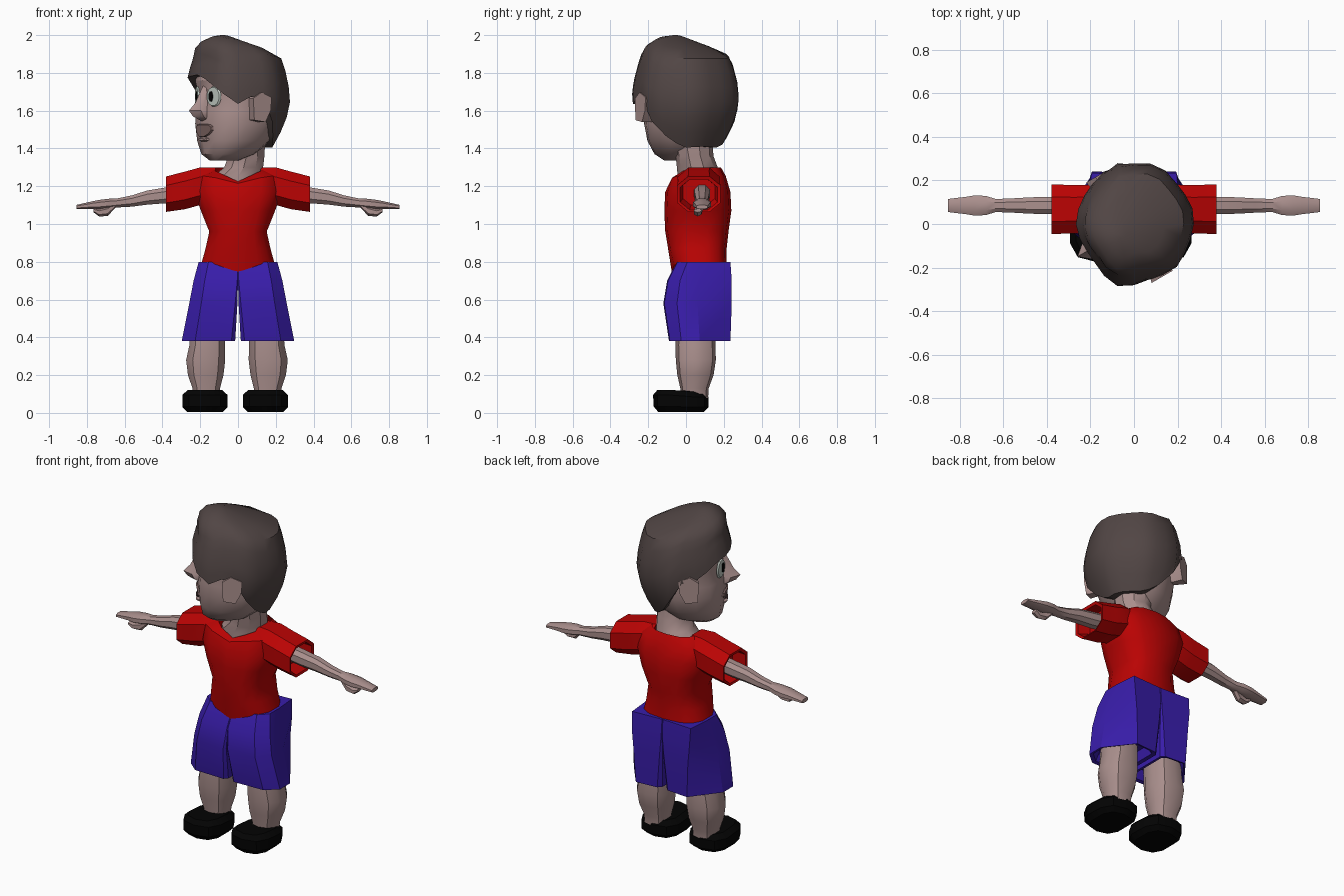
import bpy, bmesh, math
from mathutils import Matrix, Vector

if "Cube" in bpy.data.objects:
    bpy.data.objects.remove(bpy.data.objects["Cube"])

def material(name, rgb):
    m = bpy.data.materials.new(name)
    m.diffuse_color = (*rgb, 1)
    m.use_nodes = True
    m.node_tree.nodes["Principled BSDF"].inputs["Base Color"].default_value = m.diffuse_color
    return m

SKIN = material("skin", (.40, .275, .265))
RED = material("shirt red", (.49, .001, .001))
BLUE = material("shorts blue", (.04, .012, .40))
HAIR = material("hair brown", (.082, .060, .058))
BLACK = material("shoe black", (.001, .001, .001))
WHITE = material("eye white", (.52, .58, .53))
MOUTH = material("mouth", (.20, .125, .12))

HEAD = Matrix.Rotation(math.radians(-60), 4, 'Z')   # head turned to one side
NONE = Matrix.Identity(4)

def loft(name, rings, mat, caps=(True, True), xf=NONE, angle=35):
    """Skin a list of equal-length point rings."""
    bm = bmesh.new()
    rows = [[bm.verts.new(xf @ Vector(p)) for p in r] for r in rings]
    n = len(rows[0])
    for a, b in zip(rows, rows[1:]):
        for i in range(n):
            bm.faces.new((a[i], a[(i + 1) % n], b[(i + 1) % n], b[i]))
    if caps[0]:
        bm.faces.new(rows[0][::-1])
    if caps[1]:
        bm.faces.new(rows[-1])
    bmesh.ops.recalc_face_normals(bm, faces=bm.faces)
    me = bpy.data.meshes.new(name)
    bm.to_mesh(me)
    bm.free()
    me.materials.append(mat)
    ob = bpy.data.objects.new(name, me)
    bpy.context.collection.objects.link(ob)
    bpy.ops.object.select_all(action='DESELECT')
    ob.select_set(True)
    bpy.context.view_layer.objects.active = ob
    bpy.ops.object.shade_smooth_by_angle(angle=math.radians(angle))
    return ob

def ellipse(c, ru, rv, n=10, axis='z', p=1.0):
    """Ring around an axis; p below 1 makes it boxier."""
    pts = []
    for i in range(n):
        t = 2 * math.pi * (i + .5) / n
        u, v = (math.copysign(abs(f) ** p, f) for f in (math.cos(t), math.sin(t)))
        d = {'z': (ru * u, rv * v, 0), 'x': (0, ru * u, rv * v), 'y': (ru * u, 0, rv * v)}[axis]
        pts.append(tuple(a + b for a, b in zip(c, d)))
    return pts

def lerp_table(table, x):
    for (x0, y0), (x1, y1) in zip(table, table[1:]):
        if x <= x1:
            return y0 + (y1 - y0) * (x - x0) / (x1 - x0)
    return table[-1][1]

# Shirt body: z, half width, front y, back y, front dip (hem and neckline)
shirt = []
for z, rx, y0, y1, dip in [(.80, .195, -.075, .215, .055), (.87, .175, -.095, .215, 0), (.96, .155, -.11, .225, 0),
                           (1.07, .20, -.115, .24, 0), (1.17, .235, -.11, .235, 0),
                           (1.255, .225, -.085, .21, .04), (1.30, .145, -.05, .185, .075)]:
    ring = ellipse((0, (y0 + y1) / 2, z), rx, (y1 - y0) / 2, 14, p=.75)
    shirt.append([(x, y, z - dip * max(0, 1 - abs(x) / .16) * (y < .07)) for x, y, z in ring])
loft("shirt", shirt, RED, (True, False))

for s, side in ((-1, "right"), (1, "left")):
    # Sleeve with an open, folded-in end
    loft(side + "_sleeve", [ellipse((s * x, .068, z), ry, rz, 8, 'x', .8) for x, z, ry, rz in
         [(.12, 1.22, .10, .085), (.20, 1.2, .12, .106), (.28, 1.178, .118, .106), (.38, 1.158, .122, .1),
          (.375, 1.155, .105, .085), (.30, 1.17, .09, .075)]], RED)
    # Arm and hand
    loft(side + "_arm", [ellipse((s * x, .085, z), ry, rz, 8, 'x', .85) for x, z, ry, rz in
         [(.25, 1.17, .045, .045), (.38, 1.152, .043, .045), (.48, 1.14, .04, .04), (.56, 1.122, .035, .032),
          (.635, 1.112, .032, .026), (.68, 1.108, .047, .028), (.73, 1.103, .05, .027),
          (.77, 1.1, .043, .022), (.855, 1.09, .032, .012)]], SKIN)
    loft(side + "_thumb", [ellipse((s * x, y, z), .022, rz, 6, 'x') for x, y, z, rz in
         [(.65, .075, 1.1, .015), (.69, .065, 1.068, .026), (.735, .062, 1.06, .02), (.765, .062, 1.072, .01)]], SKIN)

    # Shorts leg: z, inner x, outer x, front y, back y, inner bevel, back corner cut
    rings = []
    for z, a, b, y0, y1, c, k in [(.44, .05, .26, -.05, .2, .02, .45), (.385, .035, .28, -.07, .22, .02, .45),
                                  (.38, .015, .298, -.09, .235, .02, .45), (.58, .003, .258, -.12, .242, .012, .3),
                                  (.70, 0, .235, -.10, .242, .004, .18), (.80, 0, .208, -.05, .235, .003, .06)]:
        w, d = b - a, y1 - y0
        rings.append([(s * x, y, z) for x, y in
                      [(a, y0 + c), (a + c, y0), (b - w * .25, y0 + .005), (b, y0 + d * .2), (b, y0 + d * .5),
                       (b - w * k, y1), (a + c, y1 - .01), (a, y1 - .01 - c)]])
    loft(side + "_shorts_leg", rings, BLUE, angle=30)

    # Lower leg and shoe
    cx = -.168 if s < 0 else .157
    loft(side + "_leg", [ellipse((cx + s * dx, cy, z), rx, ry, 10, p=.85) for z, dx, cy, rx, ry in
         [(.08, 0, .045, .072, .072), (.13, 0, .045, .076, .075), (.20, .003, .05, .098, .096),
          (.28, .003, .052, .108, .106), (.36, -.005, .05, .098, .106), (.50, -.01, .05, .095, .1)]], SKIN)
    sx = -.175 if s < 0 else .145
    loft(side + "_shoe", [[(x, y, z + lift * (y < 0)) for x, y, z in ellipse((sx, -.027, z), rx, ry, 10, p=.75)]
         for z, rx, ry, lift in [(.005, .098, .12, 0), (.03, .124, .145, .005), (.085, .124, .147, .01),
                                 (.113, .095, .125, .008)]], BLACK)

# Neck and collar skin
loft("neck", [ellipse((x, y, z), rx, ry, 10) for x, y, z, rx, ry in
     [(0, .07, 1.19, .14, .115), (0, .068, 1.25, .14, .112), (.03, .06, 1.30, .108, .108),
      (.045, .045, 1.36, .10, .10), (.04, .03, 1.46, .11, .11)]], SKIN)

# Head, modelled facing -y then turned
loft("head", [ellipse((0, cy, z), rx, ry, 14, p=.88) for z, cy, rx, ry in
     [(1.335, -.085, .065, .075), (1.37, -.06, .13, .14), (1.44, -.025, .185, .19), (1.53, -.01, .21, .212),
      (1.60, -.005, .212, .213), (1.68, .005, .21, .205), (1.76, 0, .22, .22), (1.86, 0, .18, .18)]],
     SKIN, xf=HEAD)
# Nose: bridge sloping down to a blunt tip
loft("nose", [[(0, y0, z), (w, y1, z), (w * .8, -.15, z), (-w * .8, -.15, z), (-w, y1, z)] for z, y0, y1, w in
     [(1.545, -.225, -.20, .03), (1.57, -.275, -.235, .042), (1.60, -.30, -.25, .042),
      (1.64, -.262, -.225, .03), (1.73, -.215, -.20, .022)]], SKIN, xf=HEAD, angle=45)

def face_plate(name, x, z, w, h, mat, y0, y1, curve=.35, drop=0):
    """Thin rounded plate set on the face."""
    rings = [[(px, py + abs(px) * curve, pz + drop * abs(px - x)) for px, py, pz in
              ellipse((x, y, z), w * f, h * f, 12, 'y')] for y, f in ((y0, 1), (y1, .9))]
    loft(name, rings, mat, xf=HEAD)

face_plate("mouth", .01, 1.49, .085, .036, MOUTH, -.226, -.235, .25, .2)
loft("lower_lip", [ellipse((.005, y, 1.448), rx, rz, 8, 'y') for y, rx, rz in
     [(-.18, .055, .016), (-.218, .045, .012), (-.228, .03, .006)]], SKIN, xf=HEAD)

for s, side in ((-1, "right"), (1, "left")):
    face_plate(side + "_eye", s * .088, 1.675, .046, .056, WHITE, -.226, -.235)
    face_plate(side + "_pupil", s * .075, 1.675, .014, .03, BLACK, -.232, -.239)
    # Ear: flared slab
    shift = -.015 if s > 0 else -.045
    loft(side + "_ear", [[(s * x, y + shift, z) for y, z in
         [(-.035 * f, 1.55), (.02 * f, 1.54), (.045 * f, 1.60), (.05 * f, 1.67), (.0, 1.697), (-.04 * f, 1.665)]]
         for x, f in ((.17, .8), (.235, 1.05), (.275, 1.25))], SKIN, xf=HEAD)

# Hair shell: hairline height and lock bulge by angle from the face, radius by height
hairline = [(0, 1.79), (20, 1.765), (40, 1.71), (58, 1.63), (72, 1.675), (90, 1.67), (102, 1.56),
            (125, 1.44), (150, 1.405), (180, 1.41), (210, 1.405), (235, 1.43), (256, 1.55), (270, 1.66),
            (290, 1.67), (310, 1.75), (330, 1.775), (360, 1.79)]
radius = [(1.40, .18), (1.47, .22), (1.55, .257), (1.65, .278), (1.75, .268), (1.85, .243), (1.91, .215),
          (1.95, .14), (1.98, .03)]
locks = [(0, .97), (11, .95), (46, 1.08), (75, .96), (104, 1.01), (130, .96), (161, 1.01), (190, .96),
         (220, 1.06), (235, .99), (250, 1.06), (290, .95), (330, 1.02), (360, .97)]
N = 24
rows = []
for t in (-1, 0, .14, .28, .42, .56, .7, .82, .92, 1):
    row = []
    for i in range(N):
        deg = 360 * i / N
        h = lerp_table(hairline, deg)
        z = h + (1.98 - h) * max(t, 0)
        r = lerp_table(radius, z)
        if t < 0:
            r *= .78                                      # tucked-in underside
        elif t < .9:
            r *= lerp_table(locks, deg)
        a = math.radians(deg)
        crown = max(0, z - 1.88) / .1                     # crown leans towards the forehead
        row.append((r * math.sin(a), -r * math.cos(a) - .07 * crown,
                    z + crown * (.012 + .035 * math.cos(a - .3) * min(1, r / .12))))
    rows.append(row)
loft("hair", rows, HAIR, (False, True), xf=HEAD, angle=40)
